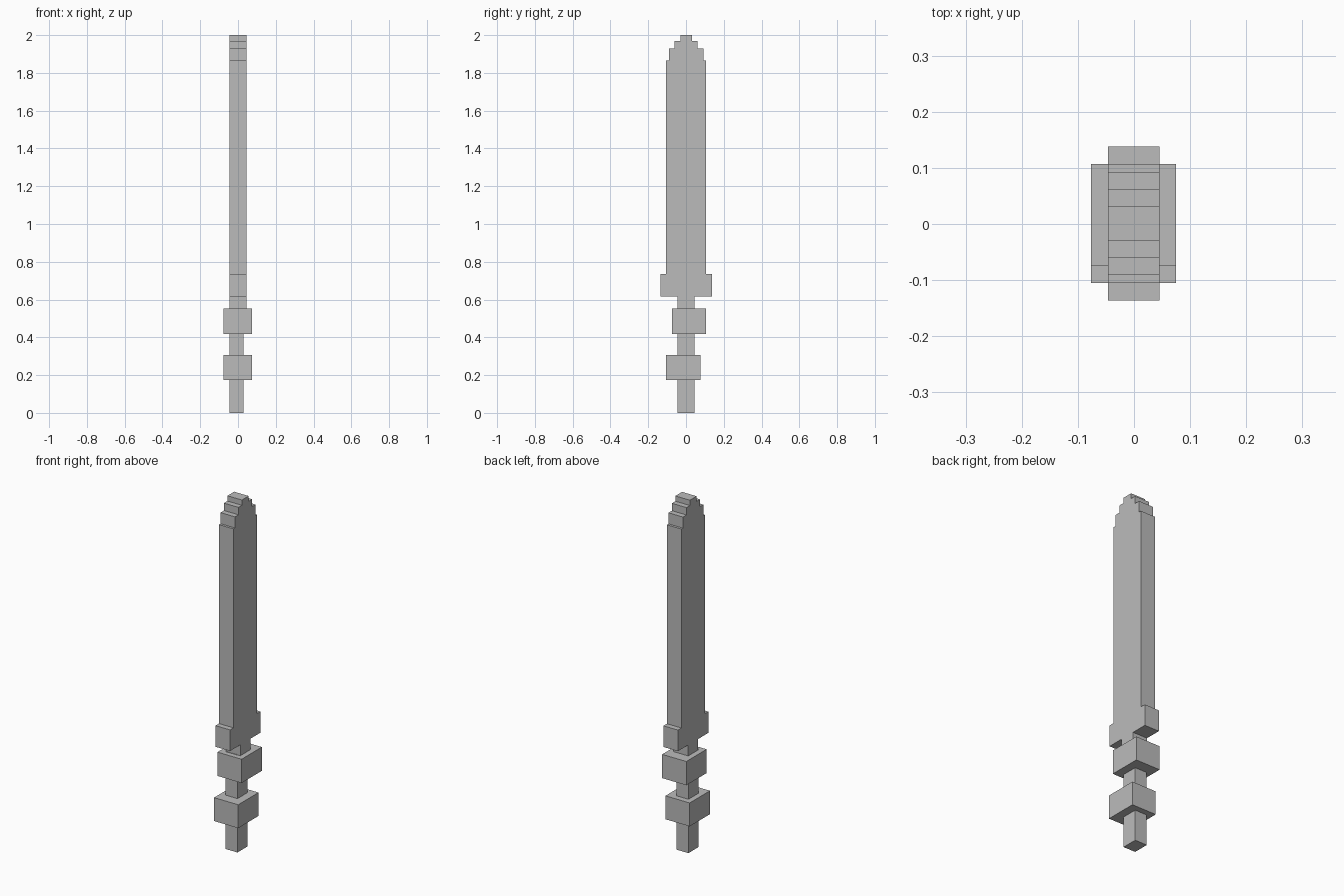
import bpy
import bmesh

cube = bpy.data.objects.get("Cube")
if cube:
    bpy.data.objects.remove(cube, do_unlink=True)

grey = bpy.data.materials.new("plain grey")
grey.use_nodes = True
grey.diffuse_color = (0.5, 0.5, 0.5, 1)
grey.node_tree.nodes["Principled BSDF"].inputs["Base Color"].default_value = (0.5, 0.5, 0.5, 1)


def add_prism(name, outline, x0, x1):
    """Extrude a (y, z) outline along x from x0 to x1."""
    bm = bmesh.new()
    face = bm.faces.new([bm.verts.new((x0, y, z)) for y, z in outline])
    ext = bmesh.ops.extrude_face_region(bm, geom=[face])
    verts = [g for g in ext["geom"] if isinstance(g, bmesh.types.BMVert)]
    bmesh.ops.translate(bm, verts=verts, vec=(x1 - x0, 0, 0))
    bmesh.ops.recalc_face_normals(bm, faces=bm.faces)
    mesh = bpy.data.meshes.new(name)
    bm.to_mesh(mesh)
    bm.free()
    mesh.materials.append(grey)
    obj = bpy.data.objects.new(name, mesh)
    bpy.context.collection.objects.link(obj)
    return obj


def add_box(name, x, y, z):
    outline = [(y[0], z[0]), (y[1], z[0]), (y[1], z[1]), (y[0], z[1])]
    return add_prism(name, outline, *x)


# Grip and its two offset blocks
add_box("grip", (-0.046, 0.029), (-0.046, 0.044), (0, 0.555))
add_box("lower_grip_block", (-0.077, 0.075), (-0.105, 0.077), (0.173, 0.306))
add_box("upper_grip_block", (-0.077, 0.075), (-0.075, 0.107), (0.418, 0.553))

# Neck, guard, blade and stepped tip as one stepped profile: half width, bottom, top
steps = [
    (0.045, 0.553, 0.615),  # neck
    (0.137, 0.615, 0.735),  # guard
    (0.106, 0.735, 1.865),  # blade
    (0.092, 1.865, 1.928),  # tip steps
    (0.061, 1.928, 1.970),
    (0.030, 1.970, 2.0),
]
side = [(w, z) for w, low, high in steps for z in (low, high)]
outline = [(w + 0.001, z) for w, z in side] + [(0.001 - w, z) for w, z in reversed(side)]
add_prism("blade_and_guard", outline, -0.046, 0.045)
